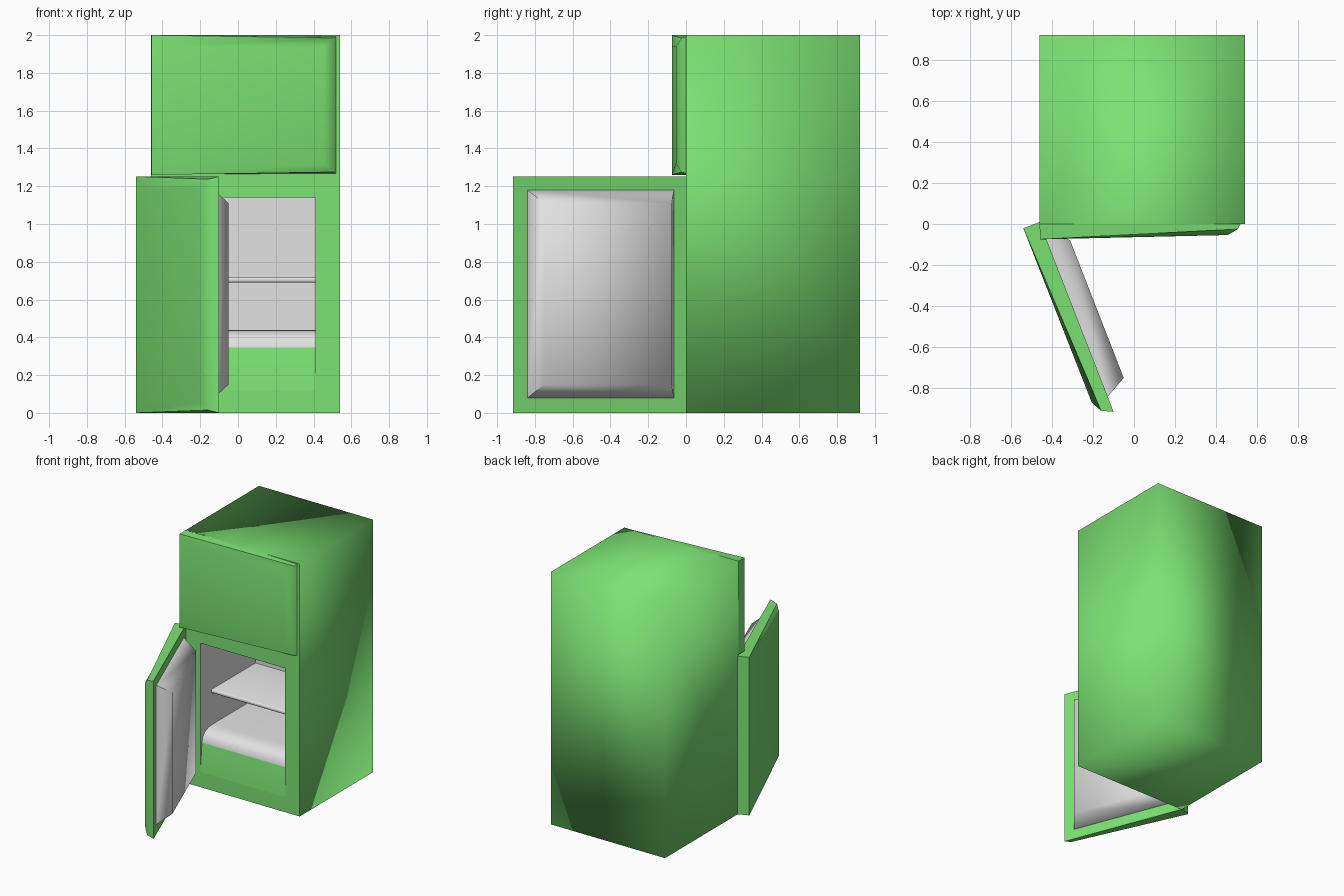
import bpy, bmesh, math

if "Cube" in bpy.data.objects:
    bpy.data.objects.remove(bpy.data.objects["Cube"])


def material(name, rgb):
    m = bpy.data.materials.new(name)
    m.diffuse_color = (*rgb, 1)
    m.use_nodes = True
    m.node_tree.nodes["Principled BSDF"].inputs["Base Color"].default_value = m.diffuse_color
    return m


GREEN = material("green_enamel", (0.20, 0.76, 0.17))
WHITE = material("pale_grey_plastic", (0.76, 0.76, 0.76))


def finish(name, bm, mats, smooth=None):
    me = bpy.data.meshes.new(name)
    bm.to_mesh(me)
    bm.free()
    ob = bpy.data.objects.new(name, me)
    bpy.context.collection.objects.link(ob)
    for m in mats:
        me.materials.append(m)
    if smooth is not None:
        for o in bpy.context.selected_objects:
            o.select_set(False)
        bpy.context.view_layer.objects.active = ob
        ob.select_set(True)
        bpy.ops.object.shade_smooth_by_angle(angle=math.radians(smooth))
    return ob


def box_bm(x0, x1, y0, y1, z0, z1, open_front=False):
    bm = bmesh.new()
    bmesh.ops.create_cube(bm, size=1)
    for v in bm.verts:
        v.co = (x1 if v.co.x > 0 else x0, y1 if v.co.y > 0 else y0, z1 if v.co.z > 0 else z0)
    bm.normal_update()
    if open_front:
        front = [f for f in bm.faces if f.normal.y < -0.9]
        bmesh.ops.delete(bm, geom=front, context='FACES')
    return bm


def loft(rings):
    """Closed solid through rings of four corners."""
    bm = bmesh.new()
    rows = [[bm.verts.new(p) for p in r] for r in rings]
    for a, b in zip(rows, rows[1:]):
        for i in range(4):
            j = (i + 1) % 4
            bm.faces.new((a[i], a[j], b[j], b[i]))
    bm.faces.new(rows[0])
    bm.faces.new(rows[-1])
    bmesh.ops.recalc_face_normals(bm, faces=bm.faces)
    return bm


def rect(u0, u1, y, z0, z1, hinge_y=None):
    hy = y if hinge_y is None else hinge_y
    return [(u0, hy, z0), (u1, y, z0), (u1, y, z1), (u0, hy, z1)]


L, R, BACK, TOP = -0.46, 0.54, 0.92, 2.0      # cabinet
OL, OR, OB, OT = -0.33, 0.41, 0.12, 1.14      # opening
SPLIT, DEEP = 1.255, 0.69

# Cabinet shell, softly shaded across all its corners
finish("cabinet_shell", box_bm(L, R, 0, BACK, 0, TOP, True), [GREEN], 180)

# Front frame around the opening, plus the wall behind the upper door
bm = bmesh.new()
outer = [bm.verts.new(p) for p in rect(L, R, 0, 0, SPLIT)]
inner = [bm.verts.new(p) for p in rect(OL, OR, 0, OB, OT)]
for i in range(4):
    j = (i + 1) % 4
    bm.faces.new((outer[i], outer[j], inner[j], inner[i]))
upper = [bm.verts.new(p) for p in rect(L, R, 0, SPLIT, TOP)[2:]]
bm.faces.new((outer[3], outer[2], upper[0], upper[1]))
finish("front_frame", bm, [GREEN])

# Inner lining, facing inwards
bm = box_bm(OL, OR, 0, DEEP, OB, OT, True)
bmesh.ops.reverse_faces(bm, faces=bm.faces)
finish("lining", bm, [WHITE])

# Green kick panel rising into a rounded pale floor
profile = [(0, OB), (0.02, 0.345), (0.03, 0.385), (0.055, 0.415), (0.10, 0.435), (0.16, 0.44), (DEEP, 0.44)]
bm = bmesh.new()
rows = [[bm.verts.new((x, y, z)) for x in (OL, OR)] for y, z in profile]
for i, (a, b) in enumerate(zip(rows, rows[1:])):
    bm.faces.new((a[0], a[1], b[1], b[0])).material_index = 0 if i == 0 else 1
finish("kick_panel_and_floor", bm, [GREEN, WHITE], 40)

# Shelf
bm = box_bm(OL, OR, 0.14, DEEP, 0.69, 0.72)
edges = [e for e in bm.edges if all(v.co.y < 0.2 for v in e.verts)
         and abs(e.verts[0].co.x - e.verts[1].co.x) > 0.1]
bmesh.ops.bevel(bm, geom=edges, offset=0.01, segments=2, affect='EDGES', profile=0.5)
finish("shelf", bm, [WHITE], 50)

# Doors: local x runs from the hinge, local -y is the outer face
HINGE = (L, 0.01, 0)


def door(name, z0, z1, angle):
    bm = loft([
        rect(0, 0.993, 0, z0, z1),
        [(0, -0.085, z0), (0.966, -0.055, z0 + 0.015), (0.966, -0.055, z1 - 0.015), (0, -0.085, z1)],
        rect(0.05, 0.914, -0.083, z0 + 0.06, z1 - 0.06),
    ])
    ob = finish(name, bm, [GREEN], 60)
    ob.location, ob.rotation_euler.z = HINGE, math.radians(angle)


door("upper_door", 1.26, 2.0, 1.2)
door("lower_door", 0.0, 1.252, -68.7)

# Raised liner on the inside of the open door
bm = loft([rect(0.08, 0.912, -0.005, 0.08, 1.18),
           rect(0.08, 0.912, 0.003, 0.08, 1.18),
           rect(0.135, 0.857, 0.106, 0.15, 1.11)])
ob = finish("lower_door_liner", bm, [WHITE], 70)
ob.location, ob.rotation_euler.z = HINGE, math.radians(-68.7)
